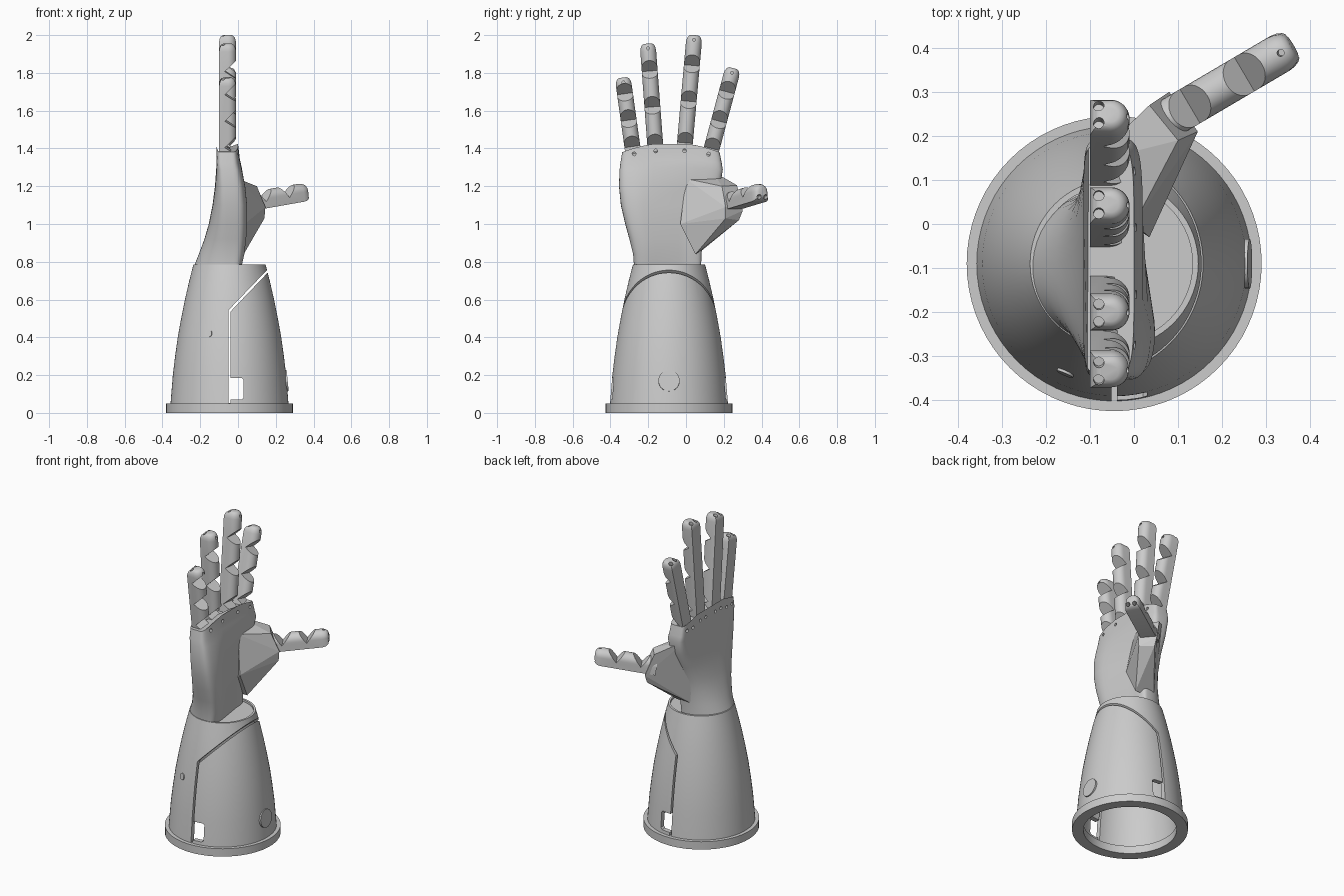
import bpy, bmesh, math
from mathutils import Matrix, Vector

cube = bpy.data.objects.get("Cube")
if cube:
    bpy.data.objects.remove(cube, do_unlink=True)

CX, CY = -0.045, -0.09          # forearm axis


def material(name, rgb):
    m = bpy.data.materials.new(name)
    m.use_nodes = True
    m.diffuse_color = (*rgb, 1)
    m.node_tree.nodes["Principled BSDF"].inputs["Base Color"].default_value = (*rgb, 1)
    return m


GREY = material("light_grey", (0.6, 0.6, 0.6))


def finish(name, bm, matrix=None):
    bmesh.ops.recalc_face_normals(bm, faces=bm.faces)
    mesh = bpy.data.meshes.new(name)
    bm.to_mesh(mesh)
    bm.free()
    ob = bpy.data.objects.new(name, mesh)
    bpy.context.collection.objects.link(ob)
    mesh.materials.append(GREY)
    if matrix:
        ob.matrix_world = matrix
    return ob


def activate(ob):
    bpy.ops.object.select_all(action='DESELECT')
    ob.select_set(True)
    bpy.context.view_layer.objects.active = ob


def smooth(ob, degrees=30):
    activate(ob)
    bpy.ops.object.shade_smooth_by_angle(angle=math.radians(degrees))


def cut(ob, cutter):
    cutter.hide_render = True
    activate(ob)
    mod = ob.modifiers.new("cut", 'BOOLEAN')
    mod.operation, mod.solver, mod.object = 'DIFFERENCE', 'EXACT', cutter
    bpy.ops.object.modifier_apply(modifier=mod.name)
    bpy.data.objects.remove(cutter, do_unlink=True)


def loft(bm, rings, closed=False):
    rows = [[bm.verts.new(p) for p in ring] for ring in rings]
    pairs = list(zip(rows, rows[1:])) + ([(rows[-1], rows[0])] if closed else [])
    for a, b in pairs:
        for i in range(len(a)):
            j = (i + 1) % len(a)
            bm.faces.new((a[i], a[j], b[j], b[i]))
    if not closed:
        bm.faces.new(rows[0])
        bm.faces.new(rows[-1])


def prism(bm, outline, y0, y1):
    """Outline in x and z, extruded along y."""
    loft(bm, [[(x, y, z) for x, z in outline] for y in (y0, y1)])


def cylinder(bm, centre, axis, radius, depth, sides=24):
    turn = Vector(axis).to_track_quat('Z', 'Y').to_matrix().to_4x4()
    bmesh.ops.create_cone(bm, cap_ends=True, segments=sides, radius1=radius, radius2=radius,
                          depth=depth, matrix=Matrix.Translation(centre) @ turn)


def revolve(name, profile, sides=72):
    bm = bmesh.new()
    turns = [2 * math.pi * i / sides for i in range(sides)]
    loft(bm, [[(CX + r * math.cos(a), CY + r * math.sin(a), z) for a in turns]
              for r, z in profile], closed=True)
    return finish(name, bm)


# Hollow forearm socket with a wrist cap
outer = [(0.313, 0.04), (0.3, 0.2), (0.288, 0.3), (0.274, 0.4), (0.256, 0.5),
         (0.236, 0.6), (0.213, 0.7), (0.191, 0.785)]
inner = [(r - 0.03, z) for r, z in reversed(outer[:-1])]
forearm = revolve("forearm_socket", outer + [(0.178, 0.785), (0.178, 0.772), (0.001, 0.772),
                                             (0.001, 0.755), (0.165, 0.755)] + inner)
bm = bmesh.new()
prism(bm, [(-0.051, 0.052), (-0.051, 0.543), (0.165, 0.768), (0.174, 0.76),
           (-0.039, 0.537), (-0.039, 0.052)], -1, 1)
seam_cutter = finish("seam_cutter", bm)
cut(forearm, seam_cutter)
bm = bmesh.new()
prism(bm, [(-0.046, 0.07), (0.02, 0.07), (0.03, 0.08), (0.03, 0.175),
           (0.02, 0.185), (-0.046, 0.185)], -1, 1)
cut(forearm, finish("window_cutter", bm))
smooth(forearm)

smooth(revolve("base_ring", [(0.335, 0), (0.335, 0.05), (0.27, 0.05), (0.27, 0)]))

# Button on the side and pin on the front
bm = bmesh.new()
cylinder(bm, (0.256, CY, 0.17), (1, 0, 0.1), 0.056, 0.014, 32)
smooth(finish("side_button", bm))
bm = bmesh.new()
cylinder(bm, (-0.155, -0.336, 0.42), (-0.11, -0.25, 0.04), 0.02, 0.012)
smooth(finish("front_pin", bm))

# Palm: rings of (height, y low, y high, back x, front x, back squareness)
sections = [(0.772, -0.275, 0.08, -0.235, 0.02, 2), (0.84, -0.28, 0.082, -0.208, 0.035, 2.1),
            (0.92, -0.3, 0.09, -0.178, 0.045, 2.3), (1.0, -0.322, 0.105, -0.155, 0.05, 2.6),
            (1.1, -0.345, 0.14, -0.135, 0.05, 3), (1.2, -0.355, 0.18, -0.122, 0.04, 4),
            (1.3, -0.352, 0.195, -0.115, 0.02, 6), (1.345, -0.348, 0.19, -0.115, 0.01, 8),
            (1.43, -0.338, 0.178, -0.115, 0.0, 8)]


def palm_ring(z, y0, y1, back, front, square):
    ring, mid, half = [], (y0 + y1) / 2, (y1 - y0) / 2
    for i in range(48):
        a = 2 * math.pi * (i + 0.5) / 48
        c, s = math.cos(a), math.sin(a)
        n = 5 if c > 0 else square
        u = math.copysign(abs(s) ** (2 / n), s)
        depth = abs(c) ** (2 / n)
        # the hollow of the palm lies towards the thumb
        hollow = 1 - 0.4 * max(0, min(1, (u + 0.6) / 1.1)) * (z < 1.3)
        x = -0.05 + (front + 0.05) * depth * hollow if c > 0 else -0.05 + (back + 0.05) * depth
        drop = 0.05 * u * u * max(0, (z - 1.25) / 0.18)
        ring.append((x, mid + half * u, z - drop))
    return ring


bm = bmesh.new()
loft(bm, [palm_ring(*s) for s in sections])
palm = finish("palm", bm)

# Knuckle holes on both faces of the palm
bm = bmesh.new()
for y in (-0.275, -0.16, -0.008, 0.12):
    z = 1.39 - 0.5 * (y + 0.08) ** 2
    cylinder(bm, (0.005, y, z), (1, 0, 0), 0.01, 0.04, 12)
    for side in (-0.028, 0.028):
        cylinder(bm, (-0.115, y + side, z - 0.02), (1, 0, 0), 0.01, 0.03, 12)
cut(palm, finish("knuckle_cutter", bm))
smooth(palm, 35)

# Thumb mount: faceted block growing out of the palm
bm = bmesh.new()
for p in [(-0.1, 0.14, 1.28), (-0.1, 0.06, 0.84), (0.0, 0.0, 1.24), (0.035, -0.03, 1.0),
          (0.03, 0.05, 0.84), (0.035, 0.27, 1.205), (0.1, 0.19, 1.2),
          (0.08, 0.3, 1.07), (0.145, 0.21, 1.09), (0.14, 0.21, 1.03), (0.08, 0.28, 1.02)]:
    bm.verts.new(p)
bmesh.ops.convex_hull(bm, input=bm.verts)
finish("thumb_mount", bm)


# Fingers: flat back, round pad, notched at every joint
def finger(name, base, direction, pad, length, joints, width=0.084, thick=0.09):
    zdir = Vector(direction).normalized()
    xdir = Vector(pad)
    xdir = (xdir - zdir * xdir.dot(zdir)).normalized()
    frame = Matrix((xdir, zdir.cross(xdir), zdir)).transposed().to_4x4()
    frame.translation = base
    half = width / 2
    arc = [math.pi * (i / 14 - 0.5) for i in range(15)]
    outline = [(0, half), (0, -half)] + [(thick - half + half * math.cos(a), half * math.sin(a))
                                         for a in arc]
    bm = bmesh.new()
    mid = thick / 2
    levels = [(0, 1), (length - 0.04, 1), (length - 0.025, 0.95), (length - 0.012, 0.83),
              (length - 0.004, 0.67), (length, 0.45)]
    loft(bm, [[(mid + (x - mid) * k, y * k, z) for x, y in outline] for z, k in levels])
    ob = finish(name, bm, frame)
    # joint notches
    bm = bmesh.new()
    for z in joints:
        prism(bm, [(thick - 0.06, z), (thick + 0.01, z + 0.065), (thick + 0.01, z - 0.045)],
              -width, width)
    cut(ob, finish("notch_cutter", bm, frame))
    # cord holes in the tip and a pin hole in the pad
    bm = bmesh.new()
    for y in (-0.02, 0.02):
        cylinder(bm, (0.02, y, length), (0, 0, 1), 0.012, 0.07, 14)
    cylinder(bm, (thick, 0, length - 0.025), (1, 0, 0), 0.008, 0.05, 12)
    cut(ob, finish("hole_cutter", bm, frame))
    smooth(ob)


# name, base y and z, tip y and z, joint heights
for name, y0, z0, y1, z1, heights in [
        ("little_finger", -0.277, 1.36, -0.335, 1.775, (1.41, 1.55, 1.69)),
        ("ring_finger", -0.16, 1.38, -0.203, 1.955, (1.42, 1.62, 1.81)),
        ("middle_finger", -0.01, 1.38, 0.045, 2.0, (1.43, 1.65, 1.84)),
        ("index_finger", 0.125, 1.36, 0.25, 1.825, (1.4, 1.545, 1.7))]:
    axis = Vector((0, y1 - y0, z1 - z0))
    stretch = axis.length / axis.z
    finger(name, (-0.1, y0, z0), axis, (1, 0, 0), axis.length,
           [(h - z0) * stretch for h in heights])

finger("thumb", (0.055, 0.225, 1.07), (0.85, 0.5, 0.15), (0, 0, 1), 0.365, (0.09, 0.235),
       width=0.09, thick=0.095)
